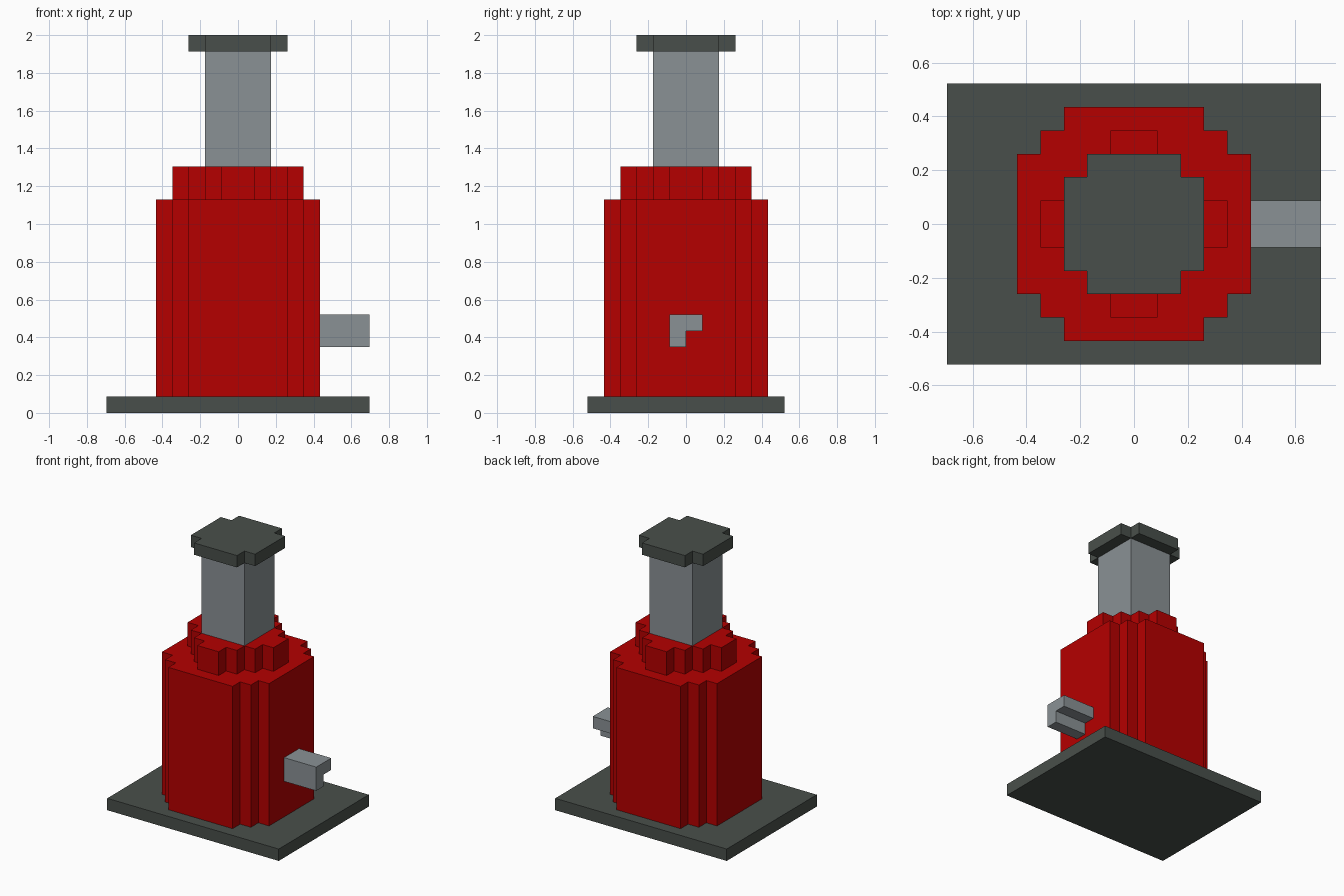
import bpy, bmesh

if "Cube" in bpy.data.objects:
    bpy.data.objects.remove(bpy.data.objects["Cube"])

U = 2 / 23  # one block of the grid


def material(name, rgb):
    m = bpy.data.materials.new(name)
    m.diffuse_color = (*rgb, 1)
    m.use_nodes = True
    m.node_tree.nodes["Principled BSDF"].inputs["Base Color"].default_value = m.diffuse_color
    return m


RED = material("red paint", (0.46, 0.0, 0.0))
DARK = material("dark iron", (0.066, 0.078, 0.069))
STEEL = material("grey steel", (0.255, 0.285, 0.30))


def prism(name, outline, depth, mat, place):
    """Extrude a closed 2D outline (in blocks) by depth; place maps (a, b, d) to xyz."""
    bm = bmesh.new()
    face = bm.faces.new([bm.verts.new(place(a, b, 0)) for a, b in outline])
    out = bmesh.ops.extrude_face_region(bm, geom=[face])
    shift = [p - q for p, q in zip(place(0, 0, depth), place(0, 0, 0))]
    bmesh.ops.translate(bm, vec=shift,
                        verts=[v for v in out["geom"] if isinstance(v, bmesh.types.BMVert)])
    bmesh.ops.recalc_face_normals(bm, faces=bm.faces)
    bmesh.ops.scale(bm, vec=(U, U, U), verts=bm.verts)
    me = bpy.data.meshes.new(name)
    bm.to_mesh(me)
    bm.free()
    me.materials.append(mat)
    ob = bpy.data.objects.new(name, me)
    bpy.context.collection.objects.link(ob)
    return ob


def column(name, quarter, z0, z1, mat):
    """Upright part: a quarter outline (from +x round to +y) mirrored to all four sides."""
    half = quarter + [(-x, y) for x, y in reversed(quarter)]
    outline = half + [(-x, -y) for x, y in half]
    return prism(name, outline, z1 - z0, mat, lambda a, b, d: (a, b, z0 + d))


# Rectangular foot plate
column("base_plate", [(8, 6)], 0, 1, DARK)
# Stepped round housing and the narrower collar on top
column("body", [(5, 3), (4, 3), (4, 4), (3, 4), (3, 5)], 1, 13, RED)
column("collar", [(4, 1), (3, 1), (3, 2), (2, 2), (2, 3), (1, 3), (1, 4)], 13, 15, RED)
# Lifting ram and its saddle
column("ram", [(2, 2)], 15, 22, STEEL)
column("saddle", [(3, 2), (2, 2), (2, 3)], 22, 23, DARK)
# L-section handle socket on the right side
prism("handle_socket", [(-1, 4), (0, 4), (0, 5), (1, 5), (1, 6), (-1, 6)], 3, STEEL,
      lambda a, b, d: (5 + d, a, b))
